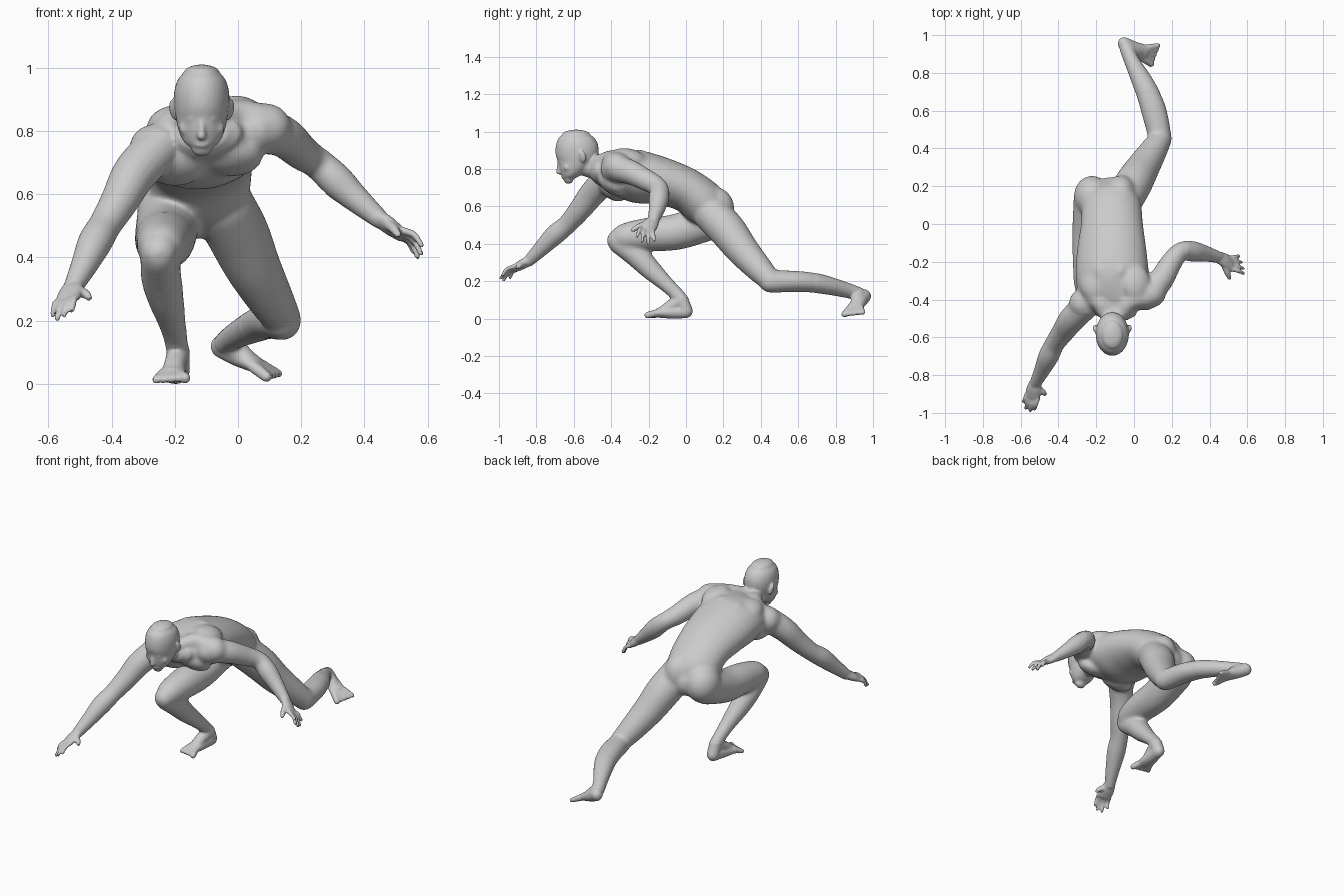
import bpy, bmesh, math
from mathutils import Vector, Matrix, Euler

bm = bmesh.new()


def curve(pts, sub):
    """Catmull-Rom through rows of (x, y, z, half width, half depth)."""
    rows = [Vector(p if len(p) == 5 else (*p, p[3])) for p in pts]
    ext = [2 * rows[0] - rows[1]] + rows + [2 * rows[-1] - rows[-2]]
    out = []
    for a, b, c, d in zip(ext, ext[1:], ext[2:], ext[3:]):
        for k in range(sub):
            t = k / sub
            out.append(0.5 * (2 * b + (c - a) * t + (2 * a - 5 * b + 4 * c - d) * t * t
                              + (3 * b - a - 3 * c + d) * t ** 3))
    return out + [rows[-1]]


def tube(pts, side=(1, 0, 0), axis=None, n=20, sub=5, cap=None):
    """Closed round-ended loft with elliptical sections."""
    rows = curve(pts, sub)
    pos = [Vector(r[:3]) for r in rows]
    rings = []

    def ring(c, t, rw, rd):
        w = Vector(side) - t * t.dot(Vector(side))
        w.normalize()
        d = t.cross(w)
        rings.append([bm.verts.new(c + w * rw * math.cos(a) + d * rd * math.sin(a))
                      for a in (2 * math.pi * i / n for i in range(n))])

    caps = [math.radians(a) for a in (78, 52, 26)]
    last = len(pos) - 1
    for i, r in enumerate(rows):
        t = Vector(axis) if axis else pos[min(i + 1, last)] - pos[max(i - 1, 0)]
        t.normalize()
        h = cap or min(r[3], r[4])
        if i == 0:
            for a in caps:
                ring(pos[i] - t * h * math.sin(a), t, r[3] * math.cos(a), r[4] * math.cos(a))
        ring(pos[i], t, r[3], r[4])
        if i == last:
            for a in reversed(caps):
                ring(pos[i] + t * h * math.sin(a), t, r[3] * math.cos(a), r[4] * math.cos(a))
    faces = [bm.faces.new(rings[0]), bm.faces.new(rings[-1])]
    for r0, r1 in zip(rings, rings[1:]):
        for i in range(n):
            j = (i + 1) % n
            faces.append(bm.faces.new((r0[i], r0[j], r1[j], r1[i])))
    bmesh.ops.recalc_face_normals(bm, faces=faces)


def ball(loc, size, rot=(0, 0, 0)):
    m = (Matrix.Translation(loc) @ Euler([math.radians(a) for a in rot]).to_matrix().to_4x4()
         @ Matrix.Diagonal((*size, 1)))
    bmesh.ops.create_uvsphere(bm, u_segments=20, v_segments=12, radius=1, matrix=m)


def hand(wrist, first, final, tips, thumb, up):
    wrist, first, final, up = map(Vector, (wrist, first, final, up))
    mid, across = (first + final) / 2, final - first
    tube([(*wrist, .034, .025), (*wrist.lerp(mid, .5), .042, .024), (*mid, .042, .017)], across)
    for i, tip in enumerate(tips):
        k, tip = first.lerp(final, i / 3), Vector(tip)
        tube([(*k, .0125), (*(k.lerp(tip, .5) + up * .012), .011), (*tip, .0095)], across, n=10)
    base, thumb = wrist.lerp(first, .35), Vector(thumb)
    tube([(*base, .02), (*(base.lerp(thumb, .6) + (first - final) * .1), .016), (*thumb, .012)],
         up, n=10)


def foot(ankle, heel, ball_c, big, little):
    ankle, heel, b, big, little = map(Vector, (ankle, heel, ball_c, big, little))
    across = little - big
    tube([(*heel, .034, .038), (*heel.lerp(b, .5), .038, .036), (*b, .048, .026)], across)
    tube([(*ankle, .037), (*ankle.lerp(b, .45), .034), (*b, .035, .022)], across)
    tube([(*ankle, .036), (*heel, .035)], across)
    for i in range(5):
        tip = big.lerp(little, i / 4)
        k = b.lerp(tip, .2) + across * (i / 4 - .5) * .4
        tube([(*k, .02), (*tip, .018 if i == 0 else .0135)], across, n=10)


# Torso
tube([(-.125, .16, .55, .11, .09), (-.12, .105, .61, .155, .12), (-.117, 0, .69, .165, .118),
      (-.118, -.14, .738, .185, .129), (-.115, -.27, .762, .195, .14),
      (-.1, -.38, .78, .185, .108), (-.105, -.44, .785, .13, .075)], (1, 0, .1), n=32)
# Buttocks
ball((-.222, .145, .55), (.098, .112, .112))
ball((-.07, .155, .59), (.085, .105, .115))
for s in (-1, 1):
    # Back muscles beside the spine
    tube([(-.125 + s * .05, .1, .70, .04), (-.13 + s * .05, -.05, .785, .04),
          (-.125 + s * .055, -.25, .862 + s * .006, .04)])
    # Shoulder blades, chest and trapezius
    ball((-.1 + s * .11, -.31, .845 + s * .015), (.08, .1, .05), (-10, s * 15, 0))
    ball((-.11 + s * .09, -.395, .705 + s * .015), (.1, .085, .05), (-35, 0, 0))
    tube([(-.11 + s * .03, -.48, .83, .042), (-.1 + s * .09, -.405, .84 + s * .012, .05),
          (-.09 + s * .16, -.39, .803 + s * .035, .052)])

# Neck
tube([(-.115, -.56, .83, .06), (-.115, -.49, .81, .062), (-.11, -.38, .79, .08)])

# Head
tube([(-.115, -.628, .748, .034, .026), (-.115, -.615, .767, .056, .05),
      (-.115, -.6, .8, .072, .077), (-.115, -.585, .84, .081, .1),
      (-.115, -.582, .88, .087, .115), (-.115, -.582, .925, .087, .114),
      (-.115, -.585, .963, .076, .099), (-.115, -.587, .985, .058, .076)],
     axis=(0, 0, 1), n=28, cap=.027)
# Nose, lips and chin
tube([(-.115, -.676, .85, .009), (-.115, -.681, .81, .010), (-.115, -.681, .786, .014)], n=12)
ball((-.115, -.656, .759), (.025, .011, .011))
ball((-.115, -.636, .741), (.026, .016, .014))
for s in (-1, 1):
    # Brows, eyes, cheekbones and ears
    tube([(-.115 + s * .012, -.68, .859, .009), (-.115 + s * .055, -.653, .861, .01)],
         (0, 0, 1), n=10)
    ball((-.115 + s * .032, -.666, .838), (.014, .012, .008))
    ball((-.115 + s * .048, -.636, .81), (.024, .02, .024))
    ball((-.115 + s * .088, -.555, .868), (.012, .022, .035), (12, s * 15, -s * 25))

# Left arm
ball((.085, -.37, .813), (.085, .075, .078))
tube([(.06, -.385, .805, .075), (.14, -.30, .785, .067), (.2, -.2, .735, .058),
      (.25, -.145, .7, .051), (.31, -.145, .645, .054), (.37, -.155, .59, .044),
      (.445, -.175, .525, .031)])
hand((.445, -.175, .525), (.52, -.24, .487), (.505, -.177, .468),
     [(.58, -.262, .44), (.578, -.235, .415), (.568, -.203, .405), (.555, -.17, .42)],
     (.505, -.285, .475), (.6, 0, .8))

# Right arm
ball((-.268, -.42, .745), (.078, .078, .078))
tube([(-.245, -.42, .755, .074), (-.325, -.5, .67, .07), (-.375, -.57, .58, .06),
      (-.42, -.635, .505, .052), (-.452, -.7, .45, .054), (-.485, -.77, .38, .043),
      (-.52, -.84, .31, .031)])
hand((-.52, -.84, .31), (-.507, -.92, .28), (-.57, -.905, .262),
     [(-.525, -.98, .235), (-.55, -.99, .218), (-.572, -.975, .208), (-.585, -.94, .22)],
     (-.472, -.9, .275), (-.2, -.5, .8))

# Right leg, folded under the body
tube([(-.22, .12, .52, .102), (-.23, -.05, .465, .097), (-.235, -.2, .452, .09),
      (-.243, -.32, .437, .077), (-.25, -.365, .42, .06)])
ball((-.257, -.385, .415), (.042, .038, .044))
tube([(-.25, -.36, .405, .058), (-.243, -.265, .34, .065), (-.228, -.195, .27, .058),
      (-.207, -.11, .19, .044), (-.19, -.025, .11, .036)])
foot((-.188, -.022, .1), (-.187, .002, .042), (-.21, -.145, .032),
     (-.167, -.205, .02), (-.26, -.18, .015))

# Left leg, stretched behind
tube([(-.05, .13, .57, .1), (0, .22, .475, .1), (.048, .3, .37, .089),
      (.11, .4, .258, .072), (.142, .45, .207, .06)])
ball((.148, .465, .19), (.042, .044, .042))
tube([(.14, .45, .2, .062), (.105, .6, .2, .068, .057), (.06, .72, .187, .059, .052),
      (-.01, .86, .153, .041), (-.04, .93, .13, .037)])
foot((-.03, .925, .128), (-.052, .955, .122), (.05, .905, .065),
     (.09, .848, .024), (.128, .945, .034))

# Fuse everything into one skin
me = bpy.data.meshes.new("body")
bm.to_mesh(me)
bm.free()
body = bpy.data.objects.new("body", me)
bpy.context.collection.objects.link(body)
bpy.context.view_layer.objects.active = body
body.select_set(True)
fuse = body.modifiers.new("fuse", 'REMESH')
fuse.mode = 'VOXEL'
fuse.voxel_size = .0065
bpy.ops.object.modifier_apply(modifier="fuse")

# Blend muscles strongly on trunk and limbs, lightly on head, hands and feet
group = body.vertex_groups.new(name="trunk")
group.add([v.index for v in body.data.vertices
           if -.47 < v.co.y < .7 and abs(v.co.x + .05) < .33 and v.co.z > .12], 1, 'REPLACE')
for name, steps in (("trunk", 45), ("", 4)):
    soft = body.modifiers.new("soften", 'SMOOTH')
    soft.factor = .5
    soft.iterations = steps
    soft.vertex_group = name
    bpy.ops.object.modifier_apply(modifier="soften")

# Rest the lowest point on the ground
low = min(v.co.z for v in body.data.vertices)
body.data.transform(Matrix.Translation((0, 0, -low)))
bpy.ops.object.shade_smooth_by_angle(angle=math.radians(40))
